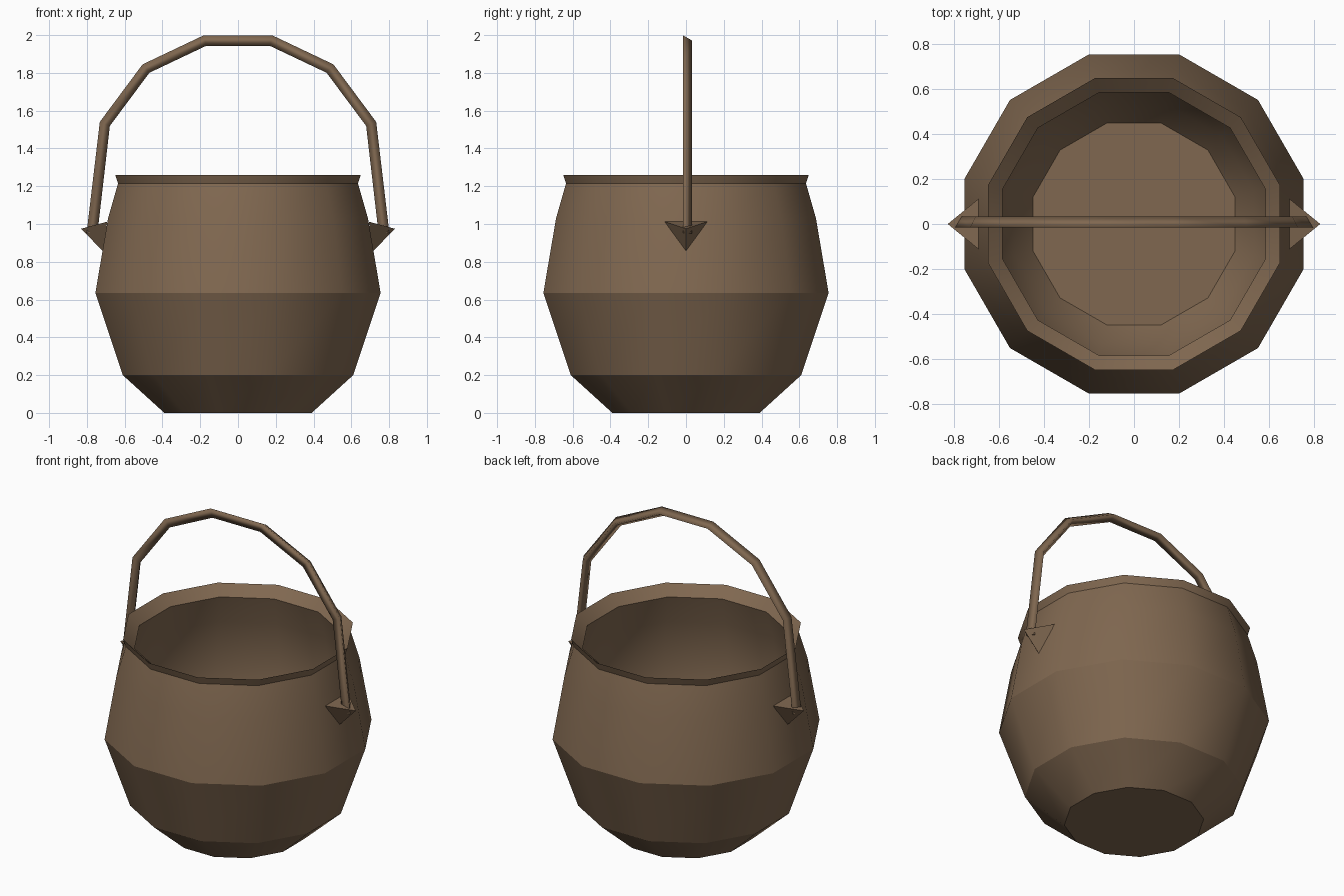
import bpy, bmesh
from math import cos, sin, pi, radians
from mathutils import Vector

cube = bpy.data.objects.get("Cube")
if cube:
    bpy.data.objects.remove(cube)

# One brown for the whole pot
brown = bpy.data.materials.new("brown_metal")
brown.use_nodes = True
colour = (0.215, 0.137, 0.08, 1)
brown.diffuse_color = colour
brown.node_tree.nodes["Principled BSDF"].inputs["Base Color"].default_value = colour


def loft(name, rings, sharp=()):
    """Join closed rings of points into a capped, smooth-shaded skin."""
    bm = bmesh.new()
    loops = [[bm.verts.new(p) for p in ring] for ring in rings]
    n = len(loops[0])
    for a, b in zip(loops, loops[1:]):
        for i in range(n):
            j = (i + 1) % n
            bm.faces.new((a[i], a[j], b[j], b[i]))
    caps = [bm.faces.new(loops[0]), bm.faces.new(loops[-1])]
    bmesh.ops.recalc_face_normals(bm, faces=bm.faces)
    for f in bm.faces:
        f.smooth = f not in caps
    # Keep the chosen rings crisp
    for k in sharp:
        for i in range(n):
            bm.edges.get((loops[k][i], loops[k][(i + 1) % n])).smooth = False
    return finish(name, bm)


def finish(name, bm):
    mesh = bpy.data.meshes.new(name)
    bm.to_mesh(mesh)
    bm.free()
    mesh.materials.append(brown)
    obj = bpy.data.objects.new(name, mesh)
    bpy.context.collection.objects.link(obj)
    return obj


# Pot body: half-width and height, up the outside, over the rim, down the hollow
SIDES = 12
outside = [(0.39, 0), (0.61, 0.2), (0.755, 0.635), (0.688, 1.03), (0.635, 1.215), (0.65, 1.26)]
inside = [(0.585, 1.2), (0.635, 1.02), (0.7, 0.635), (0.535, 0.22), (0.45, 0.1)]
rings = []
for half, z in outside + inside:
    r = half / cos(pi / SIDES)
    rings.append([(r * cos((i + 0.5) * 2 * pi / SIDES),
                   r * sin((i + 0.5) * 2 * pi / SIDES), z) for i in range(SIDES)])
loft("pot_body", rings, sharp=(0, 1, 2, 4, 5, 6, len(rings) - 1))

# Handle: three-sided bar along a faceted arch
RADIUS = 0.033
half_path = [(0.773, 0.95), (0.705, 1.53), (0.487, 1.823), (0.175, 1.971)]
path = [Vector((x, 0, z)) for x, z in half_path]
path += [Vector((-p.x, 0, p.z)) for p in reversed(path)]
rings = []
for i, p in enumerate(path):
    into = (p - path[max(i - 1, 0)]).normalized()
    out = (path[min(i + 1, len(path) - 1)] - p).normalized()
    along = (into + out).normalized()
    side = along.cross(Vector((0, 1, 0)))
    rings.append([p + Vector((0, RADIUS * cos(a), 0)) + side * RADIUS * sin(a)
                  for a in (0, radians(120), radians(240))])
loft("handle", rings, sharp=(0, len(rings) - 1))

# Pointed lugs that hold the handle ends
for name, s in (("left_lug", 1), ("right_lug", -1)):
    bm = bmesh.new()
    corners = [(0.83, 0, 0.975), (0.693, 0.112, 1.012), (0.693, -0.112, 1.012), (0.71, 0, 0.85)]
    v = [bm.verts.new((s * x, y, z)) for x, y, z in corners]
    for skip in range(4):
        bm.faces.new([c for k, c in enumerate(v) if k != skip])
    bmesh.ops.recalc_face_normals(bm, faces=bm.faces)
    finish(name, bm)
